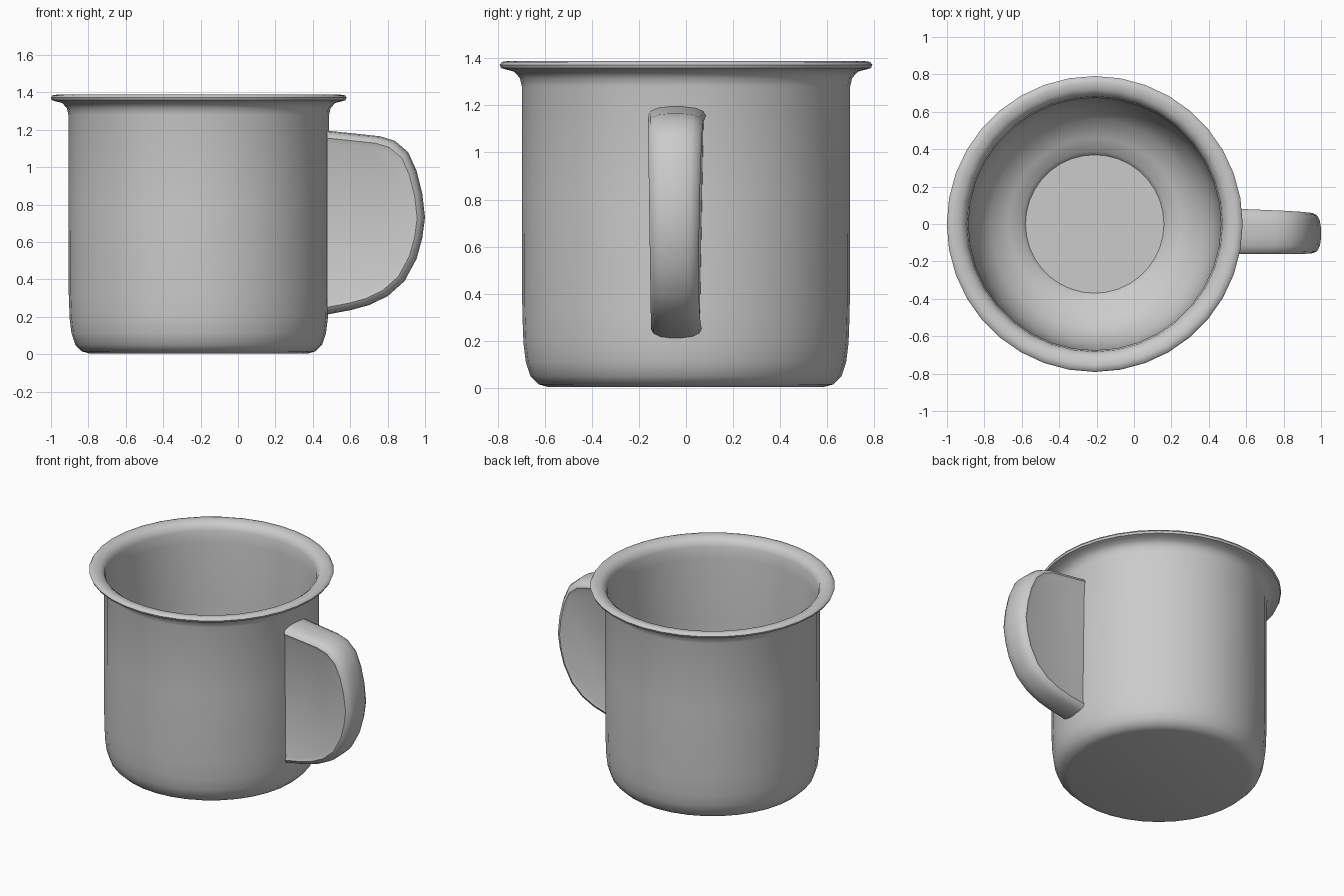
import bpy, bmesh, math

if "Cube" in bpy.data.objects:
    bpy.data.objects.remove(bpy.data.objects["Cube"])

AXIS_X = -0.21
SIDES = 36


def finish(bm, name, angle):
    bmesh.ops.recalc_face_normals(bm, faces=bm.faces)
    mesh = bpy.data.meshes.new(name)
    bm.to_mesh(mesh)
    bm.free()
    obj = bpy.data.objects.new(name, mesh)
    bpy.context.collection.objects.link(obj)
    bpy.ops.object.select_all(action='DESELECT')
    obj.select_set(True)
    bpy.context.view_layer.objects.active = obj
    bpy.ops.object.shade_smooth_by_angle(angle=math.radians(angle))
    return obj


def skin(bm, rings):
    """Join equal-length closed rings and cap both ends."""
    loops = [[bm.verts.new(p) for p in ring] for ring in rings]
    n = len(loops[0])
    for a, b in zip(loops, loops[1:]):
        for i in range(n):
            j = (i + 1) % n
            bm.faces.new((a[i], a[j], b[j], b[i]))
    bm.faces.new(loops[0])
    bm.faces.new(loops[-1])


def circle(r, z):
    return [(AXIS_X + r * math.cos(2 * math.pi * i / SIDES),
             r * math.sin(2 * math.pi * i / SIDES), z) for i in range(SIDES)]


# Cup: outside wall, rolled lip, inside wall and rounded inner floor
profile = [
    (0.585, 0.004), (0.625, 0.015), (0.66, 0.05), (0.68, 0.11), (0.69, 0.19),
    (0.695, 0.32), (0.697, 0.8), (0.697, 1.28), (0.705, 1.315), (0.73, 1.343),
    (0.765, 1.352), (0.785, 1.358), (0.791, 1.372), (0.782, 1.384),
    (0.755, 1.388), (0.72, 1.38), (0.695, 1.362), (0.683, 1.33),
    (0.675, 1.25), (0.672, 0.8), (0.665, 0.42), (0.635, 0.25),
    (0.56, 0.13), (0.46, 0.075), (0.39, 0.05), (0.37, 0.025),
]
bm = bmesh.new()
skin(bm, [circle(r, z) for r, z in profile])
finish(bm, "cup", 50)

# Handle: filled D shape with rounded edges, running into the cup wall
outline = [
    (0.475, 1.195), (0.62, 1.18), (0.76, 1.165), (0.84, 1.14), (0.91, 1.08),
    (0.955, 0.98), (0.985, 0.86), (1.0, 0.73), (0.985, 0.62), (0.955, 0.51),
    (0.89, 0.39), (0.80, 0.31), (0.70, 0.262), (0.60, 0.235), (0.475, 0.212),
]
PIVOT = (0.475, 0.70)
# scale of the D, position across the thickness (0 front, 1 back)
sections = [(0.87, 0.05), (0.92, 0.01), (0.96, 0.06), (0.988, 0.19), (1, 0.38),
            (1, 0.62), (0.988, 0.81), (0.96, 0.94), (0.92, 0.99), (0.87, 0.95)]


def handle_point(x, z, s, t):
    px = PIVOT[0] + (x - PIVOT[0]) * s
    pz = PIVOT[1] + (z - PIVOT[1]) * s
    front = -0.165 + 0.015 * (1.2 - pz)
    back = 0.088 - 0.02 * (1.2 - pz) - 0.04 * (px - 0.475)
    return (px, front + (back - front) * t, pz)


bm = bmesh.new()
skin(bm, [[handle_point(x, z, s, t) for x, z in outline] for s, t in sections])
finish(bm, "handle", 45)
